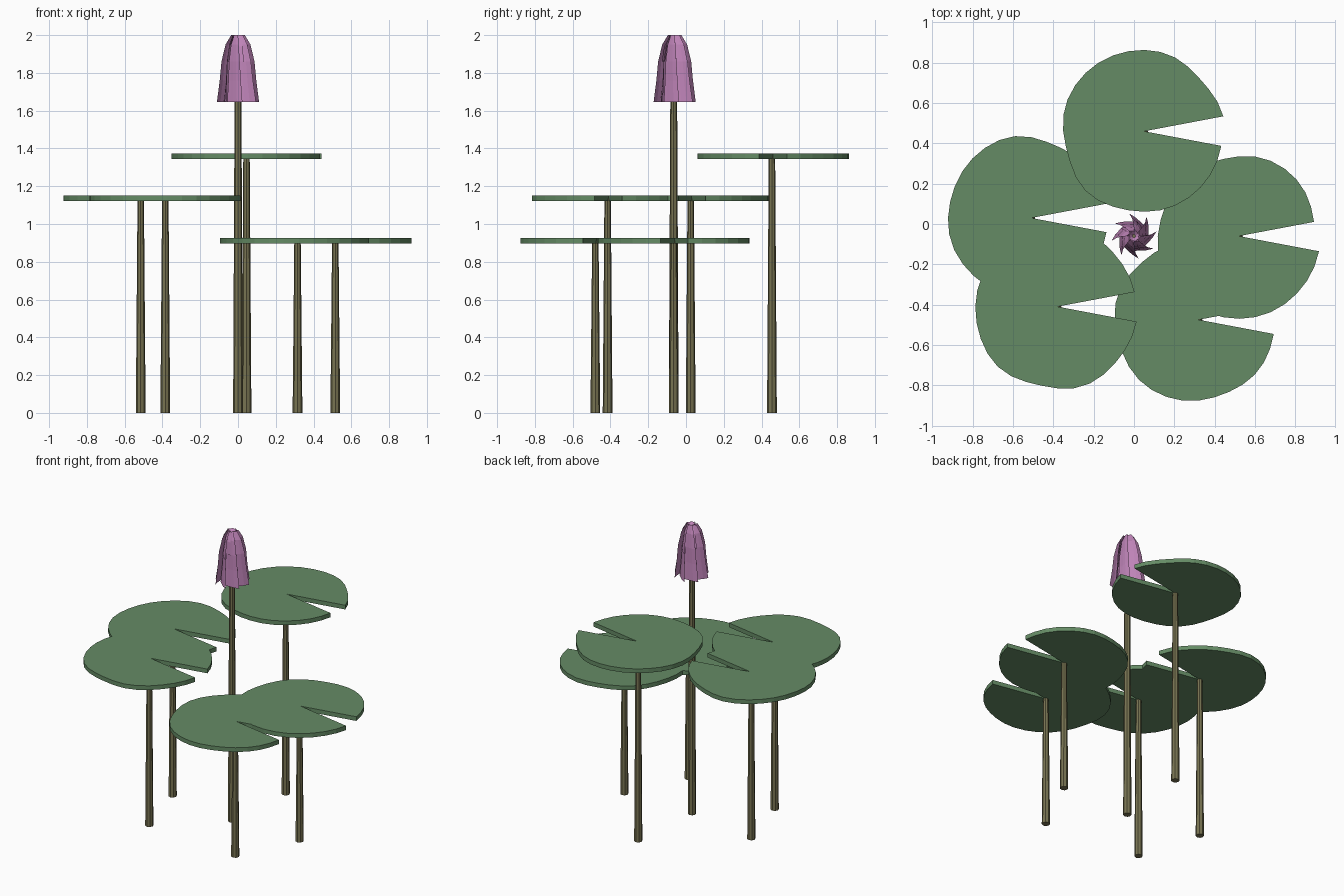
import bpy, bmesh
from math import sin, cos, pi, radians

if "Cube" in bpy.data.objects:
    bpy.data.objects.remove(bpy.data.objects["Cube"])


def make_material(name, rgb):
    mat = bpy.data.materials.new(name)
    mat.use_nodes = True
    mat.diffuse_color = (*rgb, 1)
    mat.node_tree.nodes["Principled BSDF"].inputs["Base Color"].default_value = (*rgb, 1)
    return mat


leaf_green = make_material("leaf green", (0.13, 0.26, 0.13))
stem_olive = make_material("stem olive", (0.19, 0.175, 0.085))
petal_pink = make_material("petal pink", (0.52, 0.23, 0.48))


def finish(bm, name, mat, location=(0, 0, 0)):
    mesh = bpy.data.meshes.new(name)
    bm.to_mesh(mesh)
    bm.free()
    mesh.materials.append(mat)
    obj = bpy.data.objects.new(name, mesh)
    obj.location = location
    bpy.context.collection.objects.link(obj)
    return obj


def make_stem(name, x, y, height):
    bm = bmesh.new()
    bmesh.ops.create_cone(bm, cap_ends=True, segments=8, radius1=0.026,
                          radius2=0.017, depth=height)
    finish(bm, name, stem_olive, (x, y, height / 2))


def smooth_sample(values, t):
    """Cubic interpolation through evenly spaced values, t from 0 to 1."""
    last = len(values) - 1
    pos = t * last
    i = min(int(pos), last - 1)
    f = pos - i
    a, b, c, d = (values[min(max(k, 0), last)] for k in range(i - 1, i + 3))
    return b + f / 2 * (c - a + f * (2*a - 5*b + 4*c - d + f * (3*(b - c) + d - a)))


def make_pad(name, x, y, top, radii, steps=30):
    # Notched disc: the outline starts and ends at the notch tips
    bm = bmesh.new()
    notch = radians(10.7)
    verts = [bm.verts.new((0, 0, 0))]
    for i in range(steps + 1):
        t = i / steps
        a = notch + t * (2 * pi - 2 * notch)
        r = smooth_sample(radii, t) / 100
        verts.append(bm.verts.new((r * cos(a), r * sin(a), 0)))
    face = bm.faces.new(verts)
    thick = bmesh.ops.extrude_face_region(bm, geom=[face])
    moved = [v for v in thick["geom"] if isinstance(v, bmesh.types.BMVert)]
    bmesh.ops.translate(bm, verts=moved, vec=(0, 0, -0.029))
    bmesh.ops.recalc_face_normals(bm, faces=bm.faces)
    finish(bm, name, leaf_green, (x, y, top))


# Pads: position, top height, rim radii in hundredths going round from the notch
pads = {
    "back": (0.05, 0.46, 1.374, [40, 38, 40, 40.5, 41, 41, 39.5, 41.5, 40, 40, 39.5, 39]),
    "right": (-0.51, 0.03, 1.15, [40, 38, 38, 41.5, 41.5, 41, 41.5, 40.5, 40, 40, 39, 38]),
    "front_right": (-0.38, -0.41, 1.15, [39, 38.5, 40, 40, 40, 40.5, 41, 42, 40, 41.5, 40, 40]),
    "front_left": (0.32, -0.475, 0.927, [38, 38, 40, 40, 40, 42, 41, 42, 41, 39, 39, 38]),
    "left": (0.52, -0.06, 0.927, [38, 40, 40.5, 39, 40, 39.5, 41, 41, 41, 41, 40.5, 40.5]),
}
for side, (x, y, top, radii) in pads.items():
    make_pad(side + "_lily_pad", x, y, top, radii)
    make_stem(side + "_pad_stem", x - 0.005, y - 0.005, top - 0.015)

# Flower: drooping petals, each skewed so one edge overlaps its neighbour
make_stem("flower_stem", 0, -0.065, 1.9)


def make_petals(name, count, profile, half_angle, skew, turn):
    bm = bmesh.new()
    columns = 4
    for p in range(count):
        middle = turn + 2 * pi * p / count
        grid = []
        for row, (r, z) in enumerate(profile):
            line = []
            for c in range(columns + 1):
                u = 2 * c / columns - 1
                a = middle + half_angle * u + 0.05 * row
                bulge = r * (1 - skew * (1 - u) / 2 - 0.12 * (1 - u * u))
                line.append(bm.verts.new((bulge * cos(a), bulge * sin(a), z)))
            grid.append(line)
        for upper, lower in zip(grid, grid[1:]):
            for c in range(columns):
                bm.faces.new((upper[c], lower[c], lower[c + 1], upper[c + 1]))
    finish(bm, name, petal_pink, (0, -0.06, 0))


make_petals("outer_petals", 8,
            [(0.012, 1.985), (0.036, 2.0), (0.066, 1.95), (0.088, 1.86),
             (0.098, 1.76), (0.114, 1.645)], radians(31), 0.35, 0.2)
make_petals("inner_petals", 5,
            [(0.01, 1.98), (0.03, 1.99), (0.06, 1.94), (0.075, 1.86)],
            radians(42), 0.3, 0.5)
